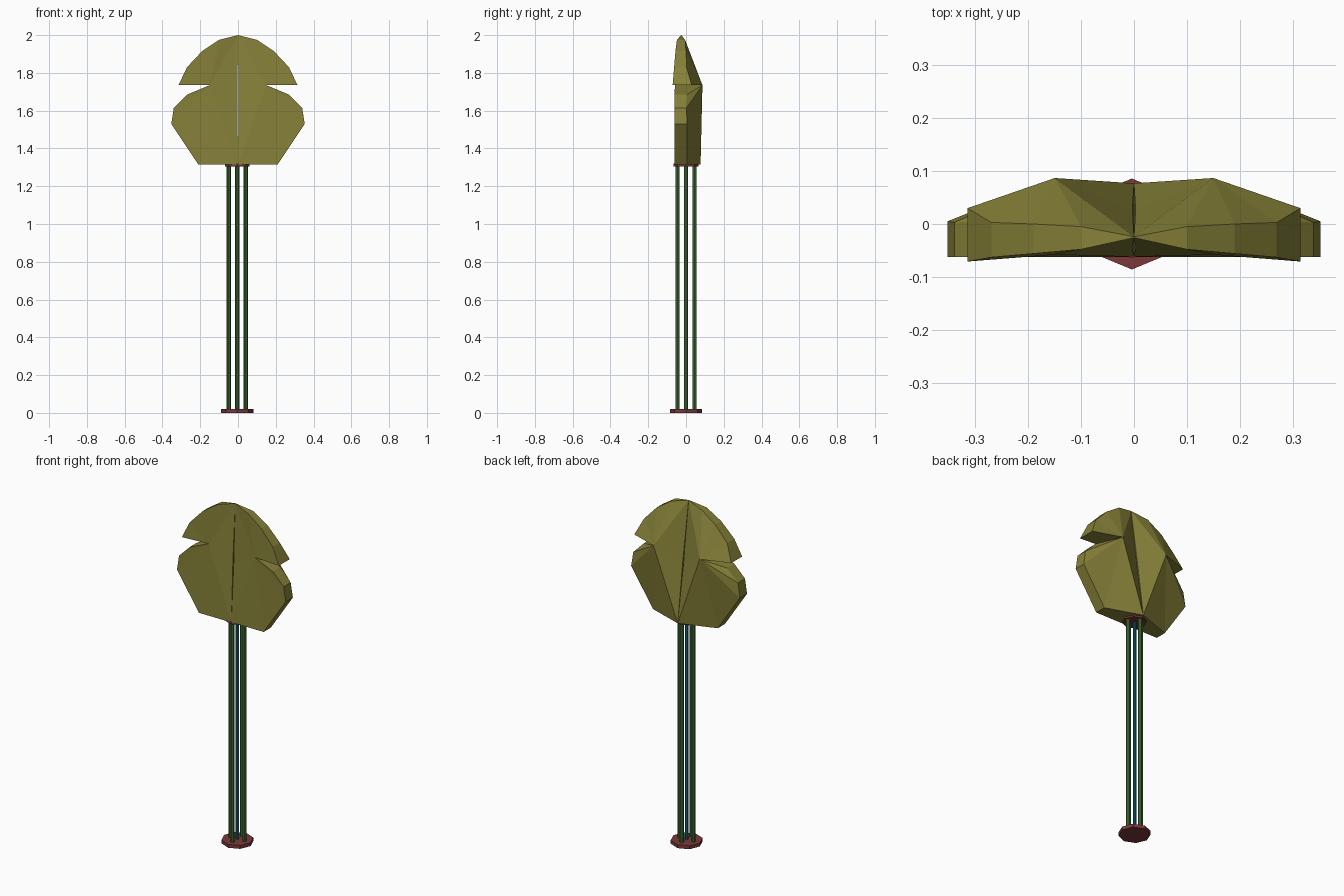
import bpy, bmesh, math

if "Cube" in bpy.data.objects:
    bpy.data.objects.remove(bpy.data.objects["Cube"])

CX = -0.004  # pole axis


def material(name, rgb):
    m = bpy.data.materials.new(name)
    m.diffuse_color = (*rgb, 1)
    m.use_nodes = True
    m.node_tree.nodes["Principled BSDF"].inputs["Base Color"].default_value = m.diffuse_color
    return m


olive = material("olive", (0.24, 0.22, 0.04))
green = material("green", (0.06, 0.19, 0.04))
blue = material("blue", (0.01, 0.16, 0.25))
red = material("red", (0.2, 0.04, 0.04))


def cylinder(name, x, y, z0, z1, r, sides, mat):
    bpy.ops.mesh.primitive_cylinder_add(vertices=sides, radius=r, depth=z1 - z0,
                                        location=(x, y, (z0 + z1) / 2))
    ob = bpy.context.object
    ob.name = name
    ob.data.materials.append(mat)
    return ob


# Base and top plates
cylinder("base_plate", CX, 0, 0, 0.02, 0.086, 8, red)
cylinder("top_plate", CX, 0, 1.305, 1.32, 0.065, 8, red)

# Four stem rods around a thin core
for i in range(4):
    a = i * math.pi / 2
    cylinder(f"stem_rod_{i + 1}", CX + 0.045 * math.cos(a), 0.045 * math.sin(a),
             0.015, 1.31, 0.011, 8, green)
cylinder("stem_core", CX, 0, 0.015, 1.31, 0.009, 8, blue)

# Head half outline: x, z, front y, back y
outline = [
    (0, 2.0, -0.026, -0.024),
    (0.10, 1.975, -0.048, -0.005),
    (0.19, 1.915, -0.056, 0.0),
    (0.27, 1.83, -0.063, 0.003),
    (0.315, 1.735, -0.071, 0.03),
    (0.15, 1.735, -0.058, 0.087),   # notch
    (0.27, 1.685, -0.062, 0.005),
    (0.34, 1.615, -0.062, 0.003),
    (0.353, 1.53, -0.062, 0.005),
    (0.21, 1.315, -0.062, 0.005),
    (0, 1.315, -0.062, 0.077),
    (0.003, 1.65, -0.044, 0.027),   # narrow centre slit
]
NOTCH = 5
bm = bmesh.new()
for side in (1, -1):
    front = [bm.verts.new((side * x, yf, z)) for x, z, yf, yb in outline]
    back = [bm.verts.new((side * x, yb, z)) for x, z, yf, yb in outline]
    n = len(outline)
    for i in range(n):
        j = (i + 1) % n
        bm.faces.new((front[i], front[j], back[j], back[i]))
        # front and back faces fan out from the notch
        if NOTCH not in (i, j):
            bm.faces.new((front[NOTCH], front[j], front[i]))
            bm.faces.new((back[NOTCH], back[i], back[j]))
bmesh.ops.recalc_face_normals(bm, faces=bm.faces)
mesh = bpy.data.meshes.new("head")
bm.to_mesh(mesh)
bm.free()
mesh.materials.append(olive)
head = bpy.data.objects.new("head", mesh)
bpy.context.collection.objects.link(head)
